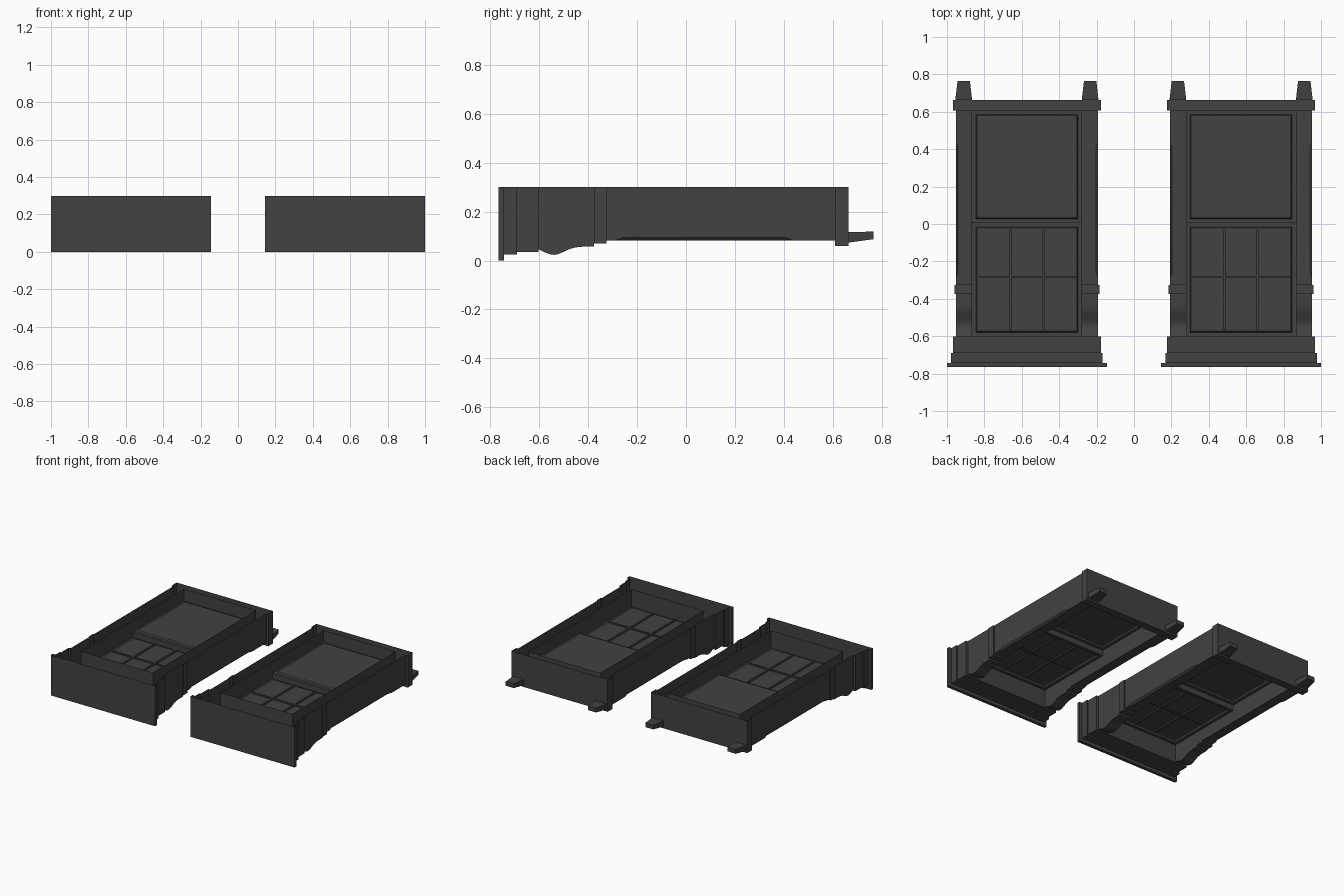
import bpy, bmesh, math

if "Cube" in bpy.data.objects:
    bpy.data.objects.remove(bpy.data.objects["Cube"])

CENTER = 0.5725     # x offset of each window
BACK = 0.30         # open back of the shell
HI = 0.295          # half width of the window opening

mat = bpy.data.materials.new("dark_grey")
mat.diffuse_color = (0.054, 0.054, 0.054, 1)
mat.use_nodes = True
mat.node_tree.nodes["Principled BSDF"].inputs["Base Color"].default_value = mat.diffuse_color


def finish(name, bm, recalc=True):
    bmesh.ops.remove_doubles(bm, verts=bm.verts, dist=0.0002)
    bmesh.ops.dissolve_degenerate(bm, dist=0.0002, edges=bm.edges)
    if recalc:
        bmesh.ops.recalc_face_normals(bm, faces=bm.faces)
    me = bpy.data.meshes.new(name)
    bm.to_mesh(me)
    bm.free()
    me.materials.append(mat)
    for side, x in (("left", -CENTER), ("right", CENTER)):
        ob = bpy.data.objects.new(side + "_" + name, me)
        ob.location.x = x
        bpy.context.collection.objects.link(ob)
    return ob


def hexa(bm, a, b):
    """Box between two y stations, each (y, x0, x1, z0, z1)."""
    v = []
    for y, x0, x1, z0, z1 in (a, b):
        v.append([bm.verts.new(p) for p in
                  ((x0, y, z0), (x1, y, z0), (x1, y, z1), (x0, y, z1))])
    for i in range(4):
        j = (i + 1) % 4
        bm.faces.new((v[0][i], v[0][j], v[1][j], v[1][i]))
    bm.faces.new(v[0][::-1])
    bm.faces.new(v[1])


# Casing: open-backed shell swept along y; station = (y, half width, front z, chamfer, recessed)
st = [(-0.765, 0.4275, 0.0, 0, 0), (-0.742, 0.4275, 0.0, 0, 0),
      (-0.742, 0.405, 0.025, 0, 0), (-0.69, 0.405, 0.025, 0, 0),
      (-0.69, 0.395, 0.035, 0, 0), (-0.602, 0.395, 0.035, 0, 0)]
for i in range(15):     # swelling foot of the posts
    y = -0.602 + 0.227 * i / 14
    st.append((y, 0.38, 0.057 - 0.034 * math.exp(-((y + 0.54) / 0.06) ** 2), 0, 1))
st += [(-0.375, 0.387, 0.07, 0, 1), (-0.325, 0.387, 0.07, 0, 1),
       (-0.325, 0.38, 0.081, 0, 1), (-0.29, 0.38, 0.081, 0, 1),
       (-0.26, 0.38, 0.081, 0.012, 1), (0.41, 0.38, 0.081, 0.012, 1),
       (0.44, 0.38, 0.081, 0, 1), (0.608, 0.38, 0.081, 0, 1),
       (0.608, 0.395, 0.06, 0, 0), (0.664, 0.395, 0.06, 0, 0)]
bm = bmesh.new()
rows = []
for y, hw, zf, c, rec in st:
    half = [(hw, BACK), (hw, zf + c), (hw - c, zf), (HI, zf), (HI, BACK if rec else zf)]
    pts = [(-x, z) for x, z in half] + half[::-1]
    rows.append([bm.verts.new((x, y, z)) for x, z in pts])
for k in range(len(rows) - 1):
    a, b = rows[k], rows[k + 1]
    for i in range(9):
        if i == 4 and st[k][4] and st[k + 1][4]:
            continue    # opening for the sashes
        bm.faces.new((a[i], a[i + 1], b[i + 1], b[i]))
bm.faces.new(rows[0])
bm.faces.new(rows[-1][::-1])
casing = finish("casing", bm)
bpy.context.view_layer.objects.active = casing
casing.select_set(True)
bpy.ops.object.shade_smooth_by_angle(angle=math.radians(25))
casing.select_set(False)


# Sashes: nested rectangles stepping in to a glass pane
def sash(name, y0, y1, steps):
    bm = bmesh.new()
    prev = None
    for d, z in steps:
        x = HI - d
        ring = [bm.verts.new(p) for p in
                ((-x, y0 + d, z), (-x, y1 - d, z), (x, y1 - d, z), (x, y0 + d, z))]
        if prev:
            for i in range(4):
                j = (i + 1) % 4
                bm.faces.new((prev[i], prev[j], ring[j], ring[i]))
        prev = ring
    bm.faces.new(prev)
    finish(name, bm, False)


MID = 0.006
sash("upper_sash", MID, 0.608,
     [(0, 0.17), (0, 0.21), (0.022, 0.21), (0.027, 0.222), (0.035, 0.225)])
sash("lower_sash", -0.602, MID,
     [(0, 0.21), (0, 0.17), (0.022, 0.17), (0.027, 0.182), (0.035, 0.185)])

# Glazing bars of the lower sash, three by two panes
bm = bmesh.new()
for x in (-0.088, 0.088):
    hexa(bm, (-0.568, x - 0.006, x + 0.006, 0.175, 0.195),
         (-0.03, x - 0.006, x + 0.006, 0.175, 0.195))
hexa(bm, (-0.29, -0.259, 0.259, 0.176, 0.194), (-0.278, -0.259, 0.259, 0.176, 0.194))
finish("glazing_bars", bm)

# Tapered lugs above the cap
bm = bmesh.new()
for s in (-1, 1):
    x = 0.338 * s
    hexa(bm, (0.662, x - 0.045, x + 0.045, 0.073, 0.116),
         (0.765, x - 0.033, x + 0.033, 0.087, 0.118))
finish("top_lugs", bm)
